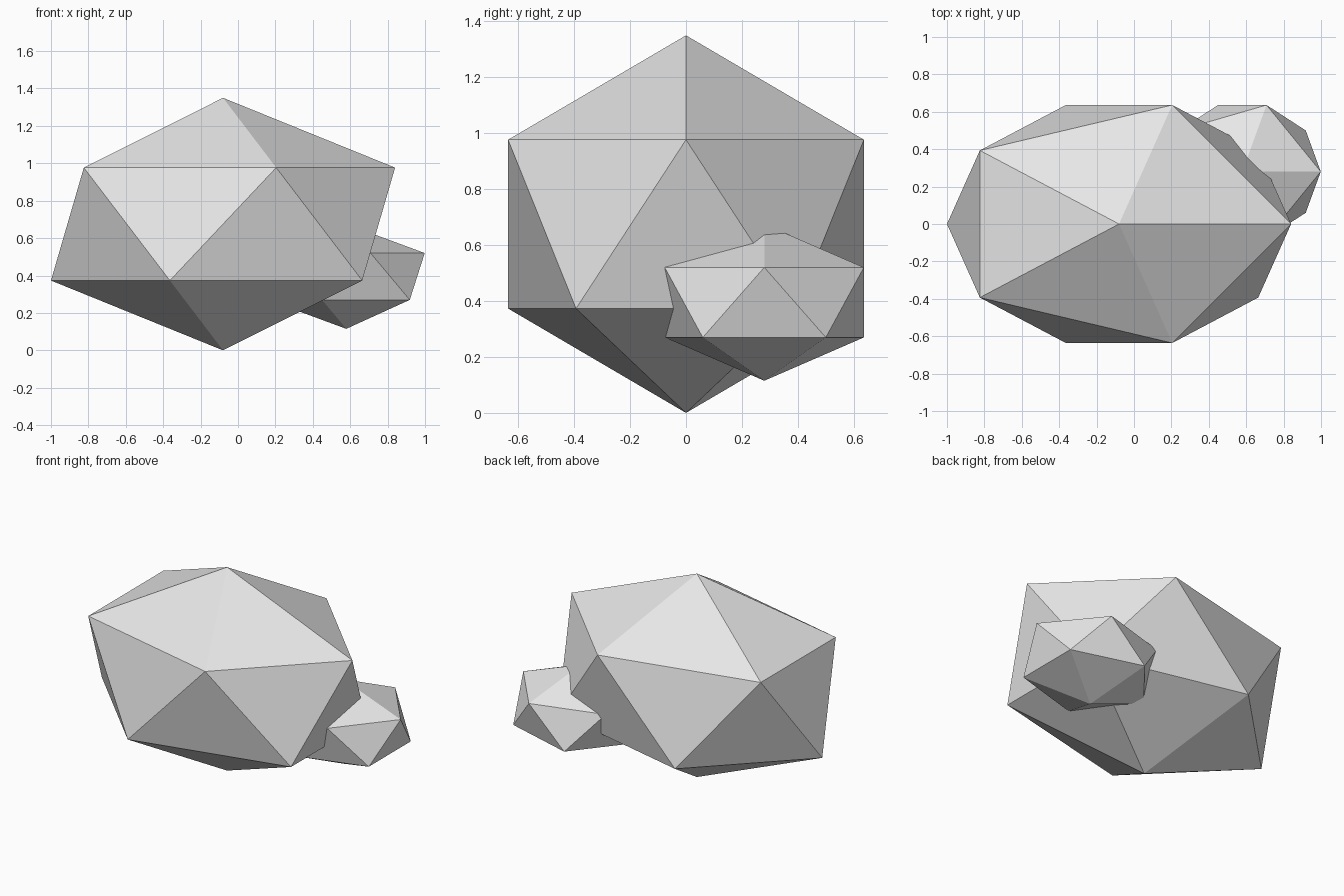
import bpy

if "Cube" in bpy.data.objects:
    bpy.data.objects.remove(bpy.data.objects["Cube"])

# Plain stone colour
stone = bpy.data.materials.new("stone_grey")
stone.diffuse_color = (0.8, 0.8, 0.8, 1.0)
stone.use_nodes = True
stone.node_tree.nodes["Principled BSDF"].inputs["Base Color"].default_value = stone.diffuse_color


def add_rock(name, centre, radii):
    """Stretched twenty-sided flat-faced boulder."""
    bpy.ops.mesh.primitive_ico_sphere_add(subdivisions=1, radius=1.0, location=centre)
    rock = bpy.context.object
    rock.name = name
    rock.scale = radii
    bpy.ops.object.transform_apply(location=False, rotation=False, scale=True)
    bpy.ops.object.shade_flat()
    rock.data.materials.append(stone)
    return rock


# Main boulder and the small one sunk into its side
add_rock("large_rock", (-0.08, 0.0, 0.675), (1.0286, 0.748, 0.675))
add_rock("small_rock", (0.579, 0.28, 0.395), (0.469, 0.4185, 0.28))
